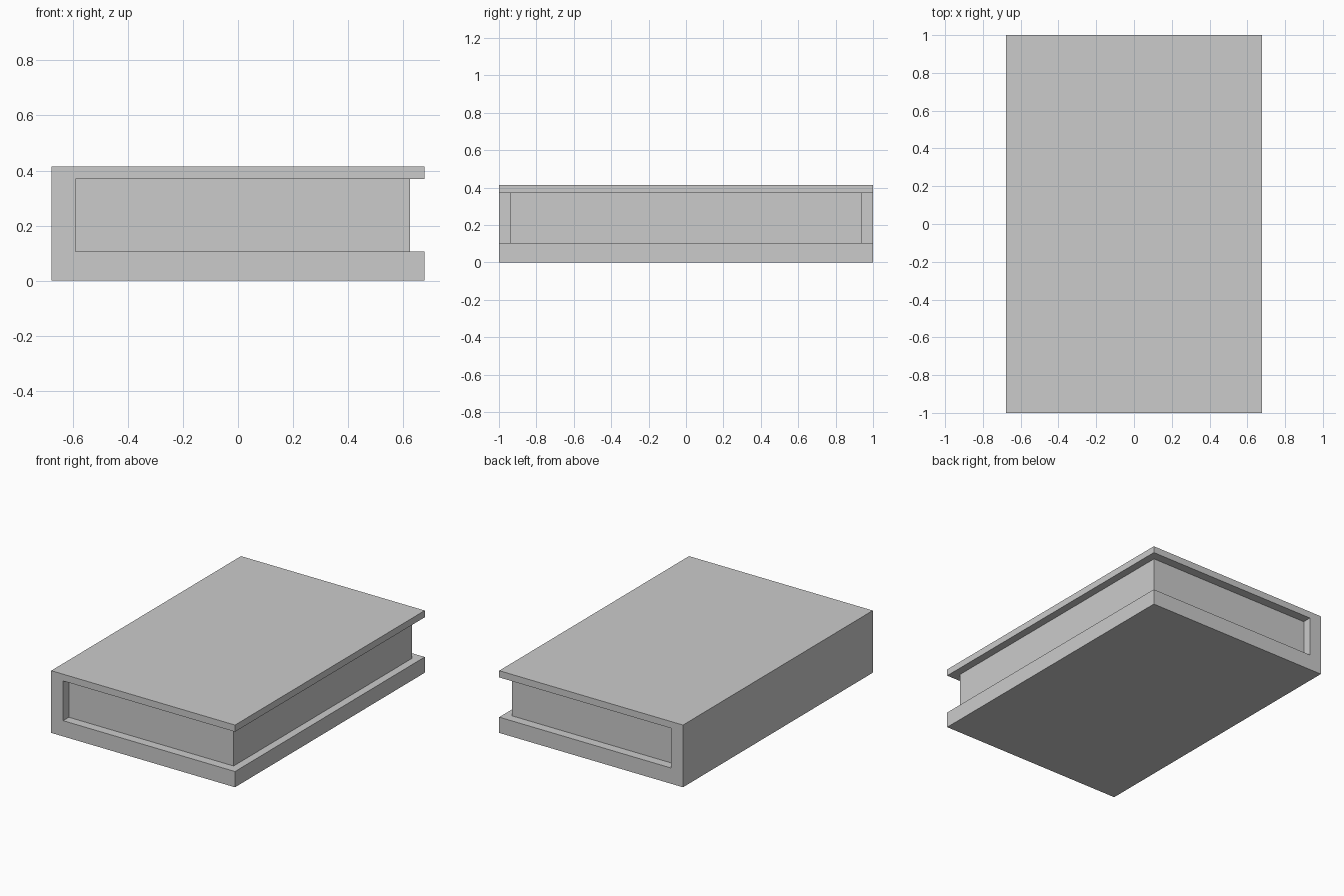
import bpy, bmesh

if "Cube" in bpy.data.objects:
    bpy.data.objects.remove(bpy.data.objects["Cube"])

HALF_W, TOP = 0.678, 0.415        # cover half width, total height
SPINE, LOW, HIGH = -0.59, 0.105, 0.37  # inner faces of the C-shaped cover
PAGE_EDGE, PAGE_Y = 0.626, 0.94   # page block outer edge and half length


def extrude_profile(name, profile, half_len):
    """Extrude an (x, z) profile along y, centred on y = 0."""
    bm = bmesh.new()
    face = bm.faces.new([bm.verts.new((x, -half_len, z)) for x, z in profile])
    result = bmesh.ops.extrude_face_region(bm, geom=[face], use_keep_orig=True)
    moved = [g for g in result["geom"] if isinstance(g, bmesh.types.BMVert)]
    bmesh.ops.translate(bm, verts=moved, vec=(0, 2 * half_len, 0))
    bmesh.ops.recalc_face_normals(bm, faces=bm.faces)
    mesh = bpy.data.meshes.new(name)
    bm.to_mesh(mesh)
    bm.free()
    obj = bpy.data.objects.new(name, mesh)
    bpy.context.collection.objects.link(obj)
    return obj


# Cover: thick bottom board, spine on the left, thin top board
extrude_profile("book_cover", [
    (-HALF_W, 0), (HALF_W, 0), (HALF_W, LOW), (SPINE, LOW),
    (SPINE, HIGH), (HALF_W, HIGH), (HALF_W, TOP), (-HALF_W, TOP)], 1.0)

# Page block, recessed between the boards
extrude_profile("page_block", [
    (SPINE, LOW), (PAGE_EDGE, LOW), (PAGE_EDGE, HIGH), (SPINE, HIGH)], PAGE_Y)
